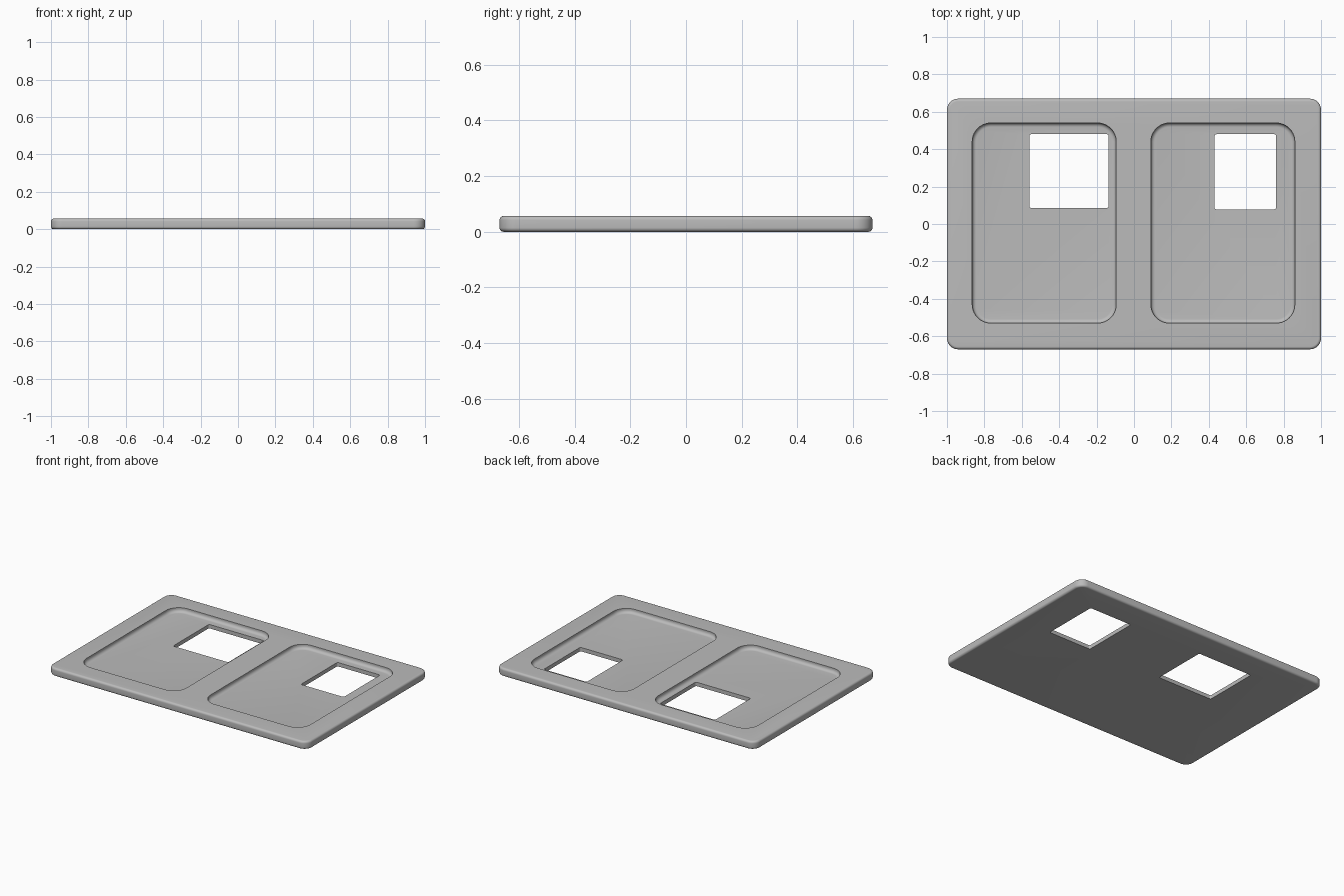
import bpy, bmesh, math

if "Cube" in bpy.data.objects:
    bpy.data.objects.remove(bpy.data.objects["Cube"])

grey = bpy.data.materials.new("light grey")
grey.diffuse_color = (0.5, 0.5, 0.5, 1)
grey.use_nodes = True
grey.node_tree.nodes["Principled BSDF"].inputs["Base Color"].default_value = grey.diffuse_color


def ring(x0, x1, y0, y1, r, inset, z, n=10):
    """Points of a rounded rectangle, shrunk by inset, at height z."""
    pts = []
    for cx, cy, start in ((x1 - r, y1 - r, 0), (x0 + r, y1 - r, 90),
                          (x0 + r, y0 + r, 180), (x1 - r, y0 + r, 270)):
        for i in range(n + 1):
            a = math.radians(start + 90 * i / n)
            pts.append((cx + (r - inset) * math.cos(a), cy + (r - inset) * math.sin(a), z))
    return pts


def slab(name, rect, r, profile):
    """Solid lofted through rounded rectangles; profile is (inset, z) from bottom to top."""
    bm = bmesh.new()
    loops = [[bm.verts.new(p) for p in ring(*rect, r, inset, z)] for inset, z in profile]
    count = len(loops[0])
    for a, b in zip(loops, loops[1:]):
        for i in range(count):
            j = (i + 1) % count
            bm.faces.new((a[i], a[j], b[j], b[i]))
    bm.faces.new(loops[0][::-1])
    bm.faces.new(loops[-1])
    mesh = bpy.data.meshes.new(name)
    bm.to_mesh(mesh)
    bm.free()
    mesh.materials.append(grey)
    obj = bpy.data.objects.new(name, mesh)
    bpy.context.collection.objects.link(obj)
    return obj


def fillet(f, z, up, n=6):
    """Quarter round of radius f: starts at a bottom (up) or ends at a top."""
    steps = [math.radians(90 * i / n) for i in range(n + 1)]
    if up:
        return [(f * (1 - math.sin(a)), z + f * (1 - math.cos(a))) for a in steps]
    return [(f * (1 - math.cos(a)), z - f * (1 - math.sin(a))) for a in steps]


# Plate with rounded corners and edges
H, FLOOR = 0.057, 0.027
plate = slab("tray_plate", (-1, 1, -0.67, 0.67), 0.06,
             fillet(0.015, 0, True) + fillet(0.015, H, False))

# Two shallow pockets with a rounded floor edge
cutters = [slab("pocket_cutter", (x, x + 0.77, -0.53, 0.54), 0.1,
                fillet(0.022, FLOOR, True) + [(0, H + 0.05)])
           for x in (-0.865, 0.09)]

# Window openings through the pocket floors
for rect in ((-0.56, -0.135, 0.085, 0.48), (0.43, 0.76, 0.078, 0.48)):
    cutters.append(slab("window_cutter", rect, 0.012, [(0, -0.05), (0, H + 0.1)]))

for c in cutters:
    mod = plate.modifiers.new("cut", 'BOOLEAN')
    mod.operation = 'DIFFERENCE'
    mod.solver = 'EXACT'
    mod.object = c

# Bake the cuts and drop the cutters
dg = bpy.context.evaluated_depsgraph_get()
result = bpy.data.meshes.new_from_object(plate.evaluated_get(dg))
plate.modifiers.clear()
plate.data = result
for c in cutters:
    bpy.data.objects.remove(c)

bpy.context.view_layer.objects.active = plate
plate.select_set(True)
bpy.ops.object.shade_smooth_by_angle(angle=math.radians(30))
